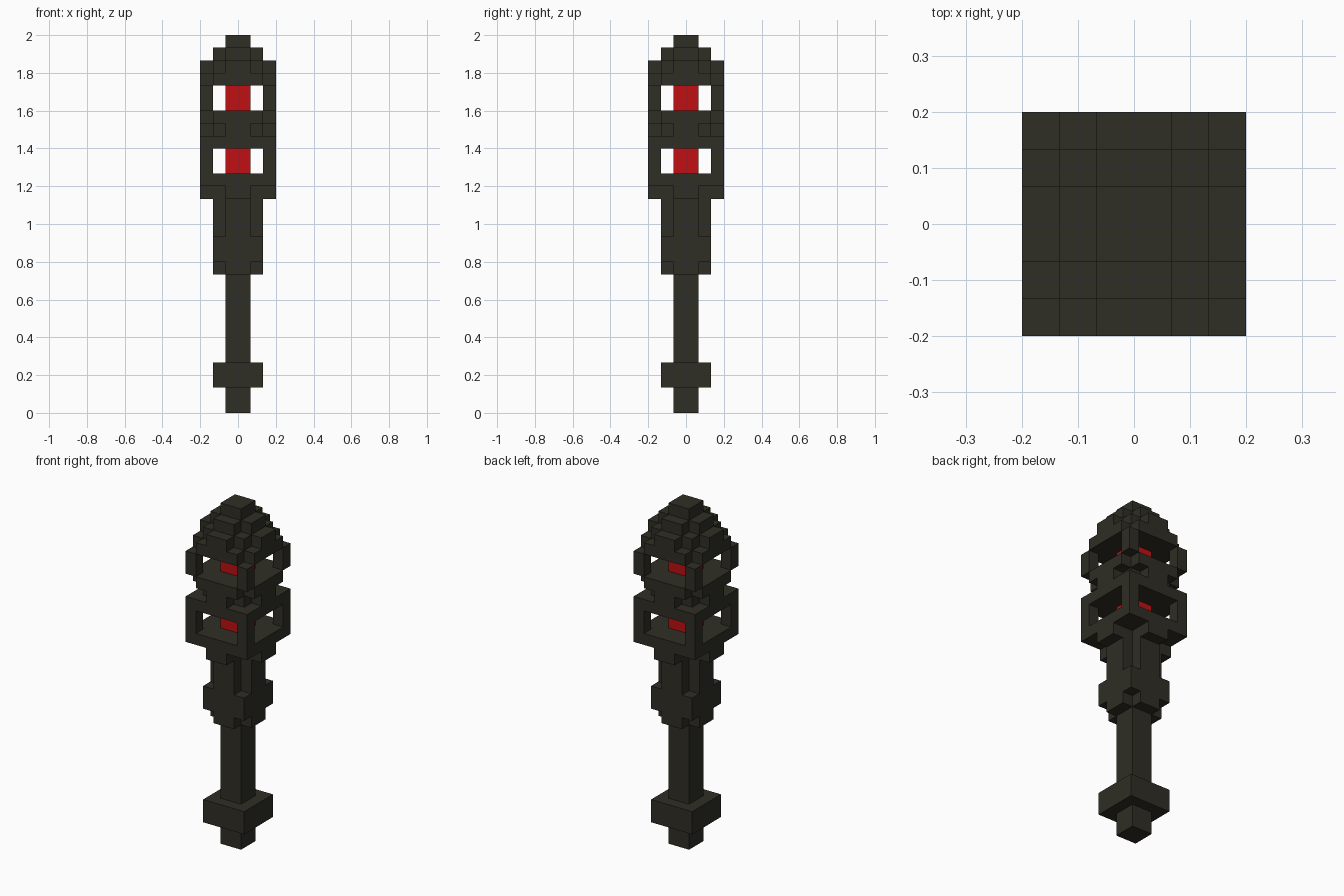
import bpy
import bmesh
import math
from mathutils import Vector

if "Cube" in bpy.data.objects:
    bpy.data.objects.remove(bpy.data.objects["Cube"])

UNIT = 2 / 30  # edge of one block


def make_material(name, colour):
    mat = bpy.data.materials.new(name)
    mat.use_nodes = True
    mat.diffuse_color = colour
    mat.node_tree.nodes["Principled BSDF"].inputs["Base Color"].default_value = colour
    return mat


dark = make_material("dark olive", (0.028, 0.027, 0.018, 1))
red = make_material("glowing red", (0.52, 0.005, 0.006, 1))

# Quarter plans from the centre outwards, mirrored into all four quadrants
THIN = ["#"]
SQUARE = ["##", "##"]
CROSS = ["##", "#"]
WIDE = ["###", "###", "###"]
WIDE_CROSS = ["###", "#", "#"]
STAIR = ["###", "##", "#"]
CHAMFER = ["###", "###", "##"]
POSTS = ["", "", "  #"]

# Each part: name, material, bottom block level, then (plan, height in blocks)
PARTS = [
    ("pommel", dark, 0, [(THIN, 2)]),
    ("guard", dark, 2, [(SQUARE, 2)]),
    ("shaft", dark, 4, [(THIN, 7)]),
    ("collar", dark, 11, [(CROSS, 1), (SQUARE, 2), (CROSS, 3)]),
    ("head_base", dark, 17, [(WIDE_CROSS, 1), (WIDE, 1)]),
    ("lower_cage_posts", dark, 19, [(POSTS, 2)]),
    ("lower_core", red, 19, [(THIN, 2)]),
    ("middle_band", dark, 21, [(WIDE, 1), (STAIR, 1), (CHAMFER, 1)]),
    ("upper_cage_posts", dark, 24, [(POSTS, 2)]),
    ("upper_core", red, 24, [(THIN, 2)]),
    ("stepped_cap", dark, 26, [(CHAMFER, 1), (STAIR, 1), (CROSS, 1), (THIN, 1)]),
]


def part_cells(level, layers):
    """All block positions of a part, mirrored in x and y."""
    cells = set()
    for plan, height in layers:
        for z in range(level, level + height):
            for j, row in enumerate(plan):
                for i, mark in enumerate(row):
                    if mark == "#":
                        cells |= {(x, y, z) for x in (i, -1 - i) for y in (j, -1 - j)}
        level += height
    return cells


def build(name, mat, cells, filled):
    """Mesh the outer skin of the blocks and merge flat areas."""
    bm = bmesh.new()
    for cell in cells:
        for axis in range(3):
            for side in (-1, 1):
                normal = Vector((0, 0, 0))
                normal[axis] = side
                if tuple(int(c + n) for c, n in zip(cell, normal)) in filled:
                    continue
                u, v = Vector((0, 0, 0)), Vector((0, 0, 0))
                u[(axis + 1) % 3] = 0.5
                v[(axis + 2) % 3] = 0.5 * side
                mid = Vector(cell) + Vector((0.5, 0.5, 0.5)) + normal / 2
                corners = (mid - u - v, mid + u - v, mid + u + v, mid - u + v)
                bm.faces.new([bm.verts.new(p * UNIT) for p in corners])
    bmesh.ops.remove_doubles(bm, verts=bm.verts[:], dist=UNIT / 100)
    bmesh.ops.dissolve_limit(bm, angle_limit=math.radians(1),
                             verts=bm.verts[:], edges=bm.edges[:])
    mesh = bpy.data.meshes.new(name)
    bm.to_mesh(mesh)
    bm.free()
    mesh.materials.append(mat)
    bpy.context.collection.objects.link(bpy.data.objects.new(name, mesh))


# Assemble the parts, leaving out faces buried between touching blocks
blocks = {name: part_cells(level, layers) for name, _, level, layers in PARTS}
filled = set().union(*blocks.values())
for name, mat, _, _ in PARTS:
    build(name, mat, blocks[name], filled)
